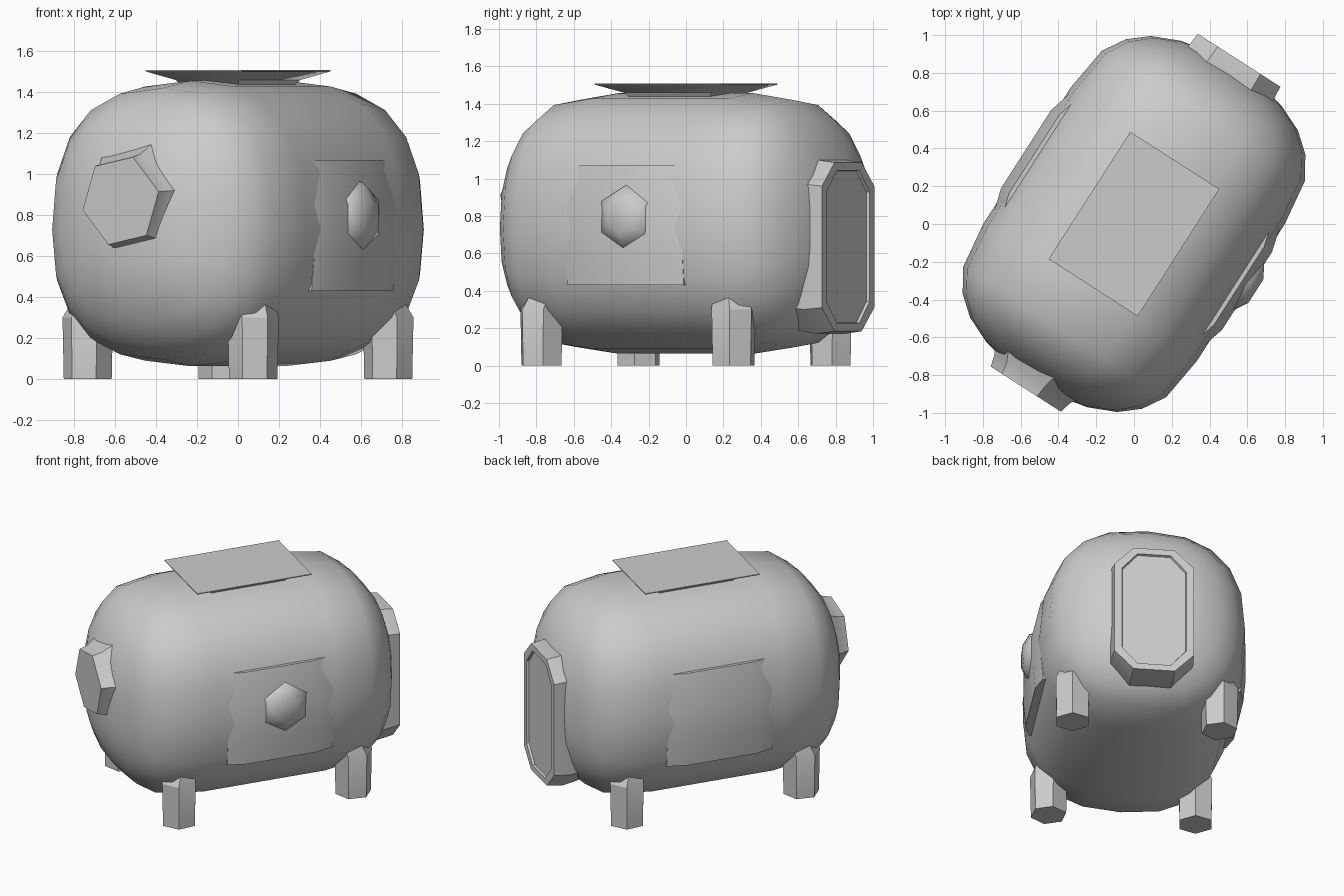
import bpy, bmesh, math
from mathutils import Matrix

if "Cube" in bpy.data.objects:
    bpy.data.objects.remove(bpy.data.objects["Cube"])

TURN = Matrix.Rotation(math.radians(-32.7), 4, 'Z')   # whole animal is turned about z

grey = bpy.data.materials.new("plain grey")
grey.diffuse_color = (0.6, 0.6, 0.6, 1)
grey.use_nodes = True
grey.node_tree.nodes["Principled BSDF"].inputs["Base Color"].default_value = grey.diffuse_color


def finish(name, bm, angle):
    bmesh.ops.recalc_face_normals(bm, faces=bm.faces)
    bm.transform(TURN)
    me = bpy.data.meshes.new(name)
    bm.to_mesh(me)
    bm.free()
    me.materials.append(grey)
    ob = bpy.data.objects.new(name, me)
    bpy.context.collection.objects.link(ob)
    bpy.ops.object.select_all(action='DESELECT')
    ob.select_set(True)
    bpy.context.view_layer.objects.active = ob
    bpy.ops.object.shade_smooth_by_angle(angle=math.radians(angle))
    return ob


def skin(bm, rings):
    """Bridge equal rings of points and cap both ends."""
    vs = [[bm.verts.new(p) for p in r] for r in rings]
    n = len(vs[0])
    for a, b in zip(vs, vs[1:]):
        for i in range(n):
            j = (i + 1) % n
            bm.faces.new((a[i], a[j], b[j], b[i]))
    bm.faces.new(vs[0])
    bm.faces.new(vs[-1])


def loft(name, outline, place, steps, angle=30):
    """Outline scaled and pushed along a depth axis: steps are (scale a, scale b, depth)."""
    bm = bmesh.new()
    skin(bm, [[place(a * sa, b * sb, d) for a, b in outline] for sa, sb, d in steps])
    return finish(name, bm, angle)


def ngon(n, r, start=0.0):
    return [(r * math.cos(start + i * math.tau / n), r * math.sin(start + i * math.tau / n))
            for i in range(n)]


def chamfered(w, h, c):
    return [(w, h - c), (w - c, h), (c - w, h), (-w, h - c),
            (-w, c - h), (c - w, -h), (w - c, -h), (w, c - h)]


def power(x, e):
    return math.copysign(abs(x) ** e, x)


# body: rounded barrel lying front to back, rings of (length, width scale, height scale)
half = [(0.43, 1.0, 0.995), (0.68, 0.95, 0.945), (0.80, 0.84, 0.83),
        (0.885, 0.69, 0.68), (0.95, 0.47, 0.46), (0.98, 0.25, 0.25)]
profile = [(-v, a, b) for v, a, b in reversed(half)] + half
bm = bmesh.new()
skin(bm, [[(0.672 * ru * power(math.cos(f), 0.8), v,
            0.73 + rz * (0.73 if math.sin(f) > 0 else 0.67) * power(math.sin(f), 0.8))
           for f in (math.tau * i / 20 for i in range(20))] for v, ru, rz in profile])
finish("body", bm, 60)

# four short legs, leaning inward where they join the body
for fb, q in (("front", -1), ("back", 1)):
    for side, s in (("left", -1), ("right", 1)):
        def place(a, b, d, s=s, q=q):
            lean = max(0, d - 0.3) * 0.3
            return (s * (0.48 - lean + a), q * (0.61 - lean + b), d)
        loft(f"{fb}_{side}_leg", ngon(6, 0.125, 0.4), place,
             [(0.95, 0.95, 0), (1, 1, 0.3), (0.8, 0.8, 0.45)])

# six-sided snout disc
loft("snout", ngon(6, 0.225, 0.2), lambda a, b, d: (a - 0.01, d, 0.87 + b),
     [(1.5, 1.5, -0.85), (1.08, 1.08, -0.98), (1, 1, -1.045)])

# tall hatch on the back with a very shallow inset
loft("back_hatch", chamfered(0.27, 0.465, 0.13), lambda a, b, d: (a, d, 0.635 + b),
     [(0.95, 0.95, 0.76), (1, 1, 0.92), (0.96, 0.97, 1.03),
      (0.78, 0.88, 1.03), (0.76, 0.87, 1.015)])

# flared plate on top
loft("top_plate", [(0.28, 0.4), (-0.28, 0.4), (-0.28, -0.4), (0.28, -0.4)],
     lambda a, b, d: (a, b, d),
     [(0.55, 0.6, 1.42), (0.65, 0.7, 1.46), (1, 1, 1.502), (1, 1, 1.508)])

# softly raised panel on each flank, with a sharp ledge along its lower edge
for side, s in (("left", -1), ("right", 1)):
    bm = bmesh.new()
    skin(bm, [[(s * 0.5, -0.34, z), (s * (u - 0.035), -0.34, z), (s * u, -0.22, z),
               (s * u, 0.27, z), (s * (u - 0.035), 0.4, z), (s * 0.5, 0.4, z)]
              for z, u in ((0.43, 0.68), (0.6, 0.695), (0.85, 0.695), (1.07, 0.645))])
    finish(f"{side}_side_panel", bm, 60)

# blunt knob on the right flank
loft("right_side_knob", ngon(6, 0.17, 0.5), lambda a, b, d: (d, 0.05 + a, 0.79 + b),
     [(1.1, 1.1, 0.6), (1, 1, 0.69), (0.5, 0.5, 0.735)], 60)
